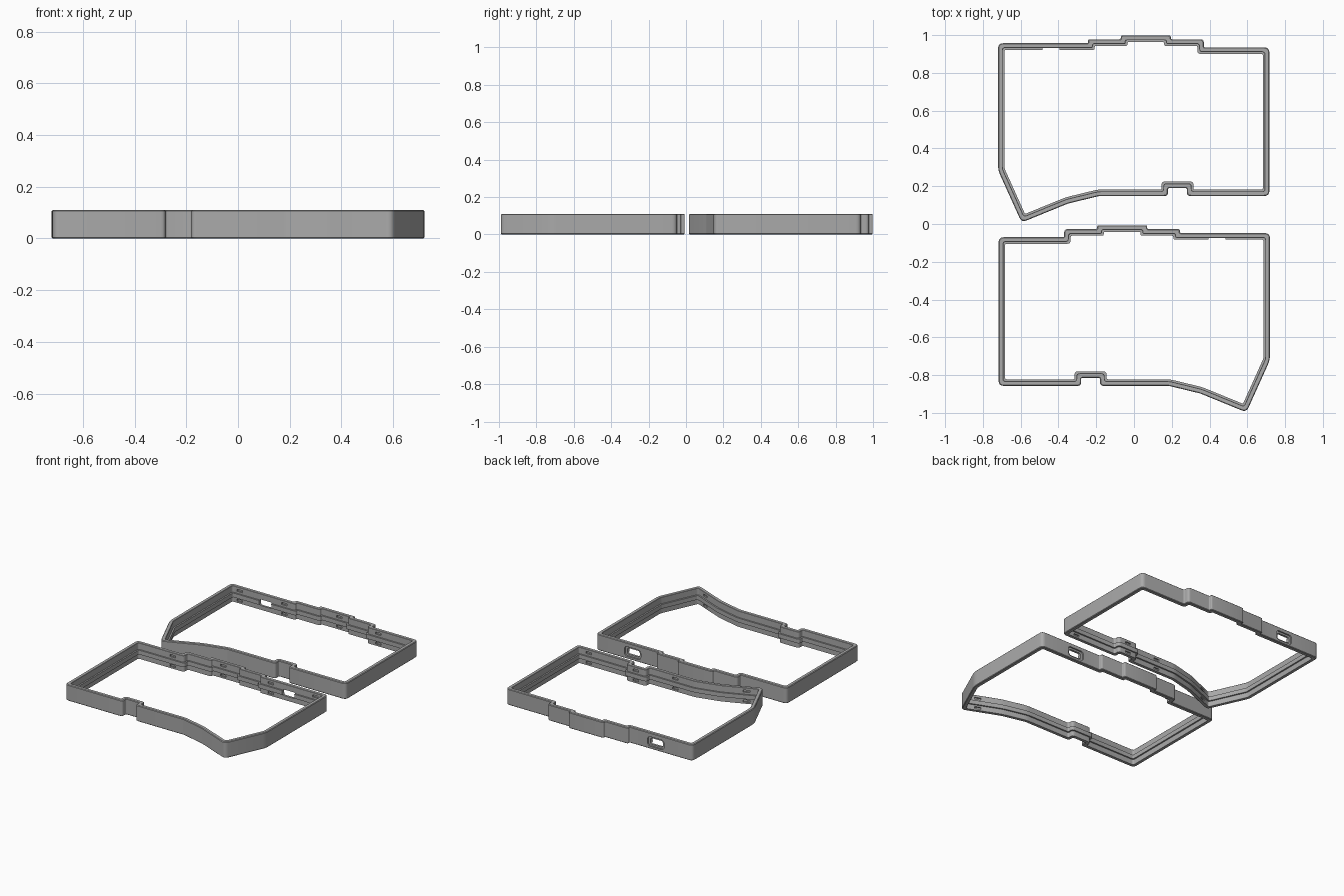
import bpy, bmesh, math
from mathutils import Vector, Matrix

if "Cube" in bpy.data.objects:
    bpy.data.objects.remove(bpy.data.objects["Cube"])

grey = bpy.data.materials.new("mid_grey")
grey.diffuse_color = (0.4, 0.4, 0.4, 1)
grey.use_nodes = True
grey.node_tree.nodes["Principled BSDF"].inputs["Base Color"].default_value = grey.diffuse_color

# outer outline of one case half, counter-clockwise
OUTLINE = [Vector(p) for p in [
    (-0.72, 0.285), (-0.595, 0.008), (-0.35, 0.108), (-0.185, 0.148),
    (0.18, 0.148), (0.18, 0.19), (0.28, 0.19), (0.28, 0.148),
    (0.717, 0.148), (0.717, 0.935), (0.37, 0.935), (0.37, 0.978),
    (0.195, 0.978), (0.195, 0.998), (-0.07, 0.998), (-0.07, 0.978),
    (-0.243, 0.978), (-0.243, 0.957), (-0.72, 0.957)]]
# wall section: (distance inward, height), with a ledge half way up
SECTION = [(0.004, 0), (0, 0.004), (0, 0.106), (0.004, 0.11), (0.023, 0.11),
           (0.025, 0.108), (0.025, 0.065), (0.035, 0.065), (0.035, 0.036),
           (0.025, 0.036), (0.025, 0)]
STEPS = 5
SHIFT = -1.005


def ring(d):
    """Outline moved inward by d, with rounded corners."""
    n = len(OUTLINE)
    sharp, turns = [], []
    for i, p in enumerate(OUTLINE):
        a = (p - OUTLINE[i - 1]).normalized()
        b = (OUTLINE[(i + 1) % n] - p).normalized()
        na, nb = Vector((-a.y, a.x)), Vector((-b.y, b.x))
        sharp.append(p + (na + nb) * d / (1 + na.dot(nb)))
        turns.append(a.x * b.y - a.y * b.x)
    pts = []
    for i, p in enumerate(sharp):
        to_a, to_b = sharp[i - 1] - p, sharp[(i + 1) % n] - p
        r = 0.028 - d * 0.6 if turns[i] > 0 else 0.008 + d * 0.5
        cut = min(r, 0.45 * to_a.length, 0.45 * to_b.length)
        s, e = p + to_a.normalized() * cut, p + to_b.normalized() * cut
        for k in range(STEPS):
            t = k / (STEPS - 1)
            pts.append(s * (1 - t) ** 2 + p * 2 * t * (1 - t) + e * t * t)
    return pts


def finish(bm, name, side):
    """Turn a bmesh into an object; side -1 is the mirrored half."""
    if side < 0:
        bm.transform(Matrix.Translation((0, SHIFT, 0)) @ Matrix.Diagonal((-1, 1, 1, 1)))
    bmesh.ops.recalc_face_normals(bm, faces=bm.faces)
    me = bpy.data.meshes.new(name)
    bm.to_mesh(me)
    bm.free()
    ob = bpy.data.objects.new(name, me)
    me.materials.append(grey)
    bpy.context.collection.objects.link(ob)
    return ob


def box(bm, center, size, angle=0.0):
    m = (Matrix.Translation(center) @ Matrix.Rotation(angle, 4, 'Z')
         @ Matrix.Diagonal((*size, 1)))
    return bmesh.ops.create_cube(bm, size=1, matrix=m)["verts"]


def port_block(bm, y, depth, w, h):
    """Block with rounded long edges for the connector opening."""
    vs = box(bm, (-0.44, y, 0.05), (w, depth, h))
    edges = {e for v in vs for e in v.link_edges
             if abs(e.verts[0].co.y - e.verts[1].co.y) > depth * 0.5}
    bmesh.ops.bevel(bm, geom=list(edges), offset=h * 0.3, segments=3,
                    profile=0.5, affect='EDGES')


# clip slots: (index of the outline edge, x position)
SLOTS = [(1, -0.5), (3, -0.04), (5, 0.23), (7, 0.62),
         (9, 0.43), (13, 0.09), (17, -0.30), (17, -0.64)]

for side, label in ((1, "rear"), (-1, "front")):
    # case wall swept around the outline
    bm = bmesh.new()
    rings = [[bm.verts.new((p.x, p.y, z)) for p in ring(d)] for d, z in SECTION]
    for j, ra in enumerate(rings):
        rb = rings[(j + 1) % len(rings)]
        for i in range(len(ra)):
            k = (i + 1) % len(ra)
            bm.faces.new((ra[i], ra[k], rb[k], rb[i]))
    frame = finish(bm, label + "_case_frame", side)

    # pockets for the clips, above and below the ledge
    bm = bmesh.new()
    for e, x in SLOTS:
        a, b = OUTLINE[e], OUTLINE[(e + 1) % len(OUTLINE)]
        u = (b - a).normalized()
        p = a + (b - a) * ((x - a.x) / (b.x - a.x)) + Vector((-u.y, u.x)) * 0.023
        for z in (0.086, 0.018):
            box(bm, (p.x, p.y, z), (0.042, 0.016, 0.014), math.atan2(u.y, u.x))
    cutters = [finish(bm, label + "_slot_cutter", side)]

    # connector opening and its shallow outer recess
    for part, y, depth, w, h in (("port", 0.94, 0.1, 0.095, 0.042),
                                 ("recess", 0.957, 0.02, 0.125, 0.066)):
        bm = bmesh.new()
        port_block(bm, y, depth, w, h)
        cutters.append(finish(bm, label + "_" + part + "_cutter", side))

    for c in cutters:
        mod = frame.modifiers.new(c.name, 'BOOLEAN')
        mod.operation, mod.solver, mod.object = 'DIFFERENCE', 'EXACT', c
        c.hide_render = True
        c.hide_set(True)

    # bake the cuts, then smooth the rounded corners
    dg = bpy.context.evaluated_depsgraph_get()
    baked = bpy.data.meshes.new_from_object(frame.evaluated_get(dg))
    frame.modifiers.clear()
    frame.data = baked
    for c in cutters:
        bpy.data.objects.remove(c)
    bpy.ops.object.select_all(action='DESELECT')
    frame.select_set(True)
    bpy.context.view_layer.objects.active = frame
    bpy.ops.object.shade_smooth_by_angle(angle=math.radians(30))
